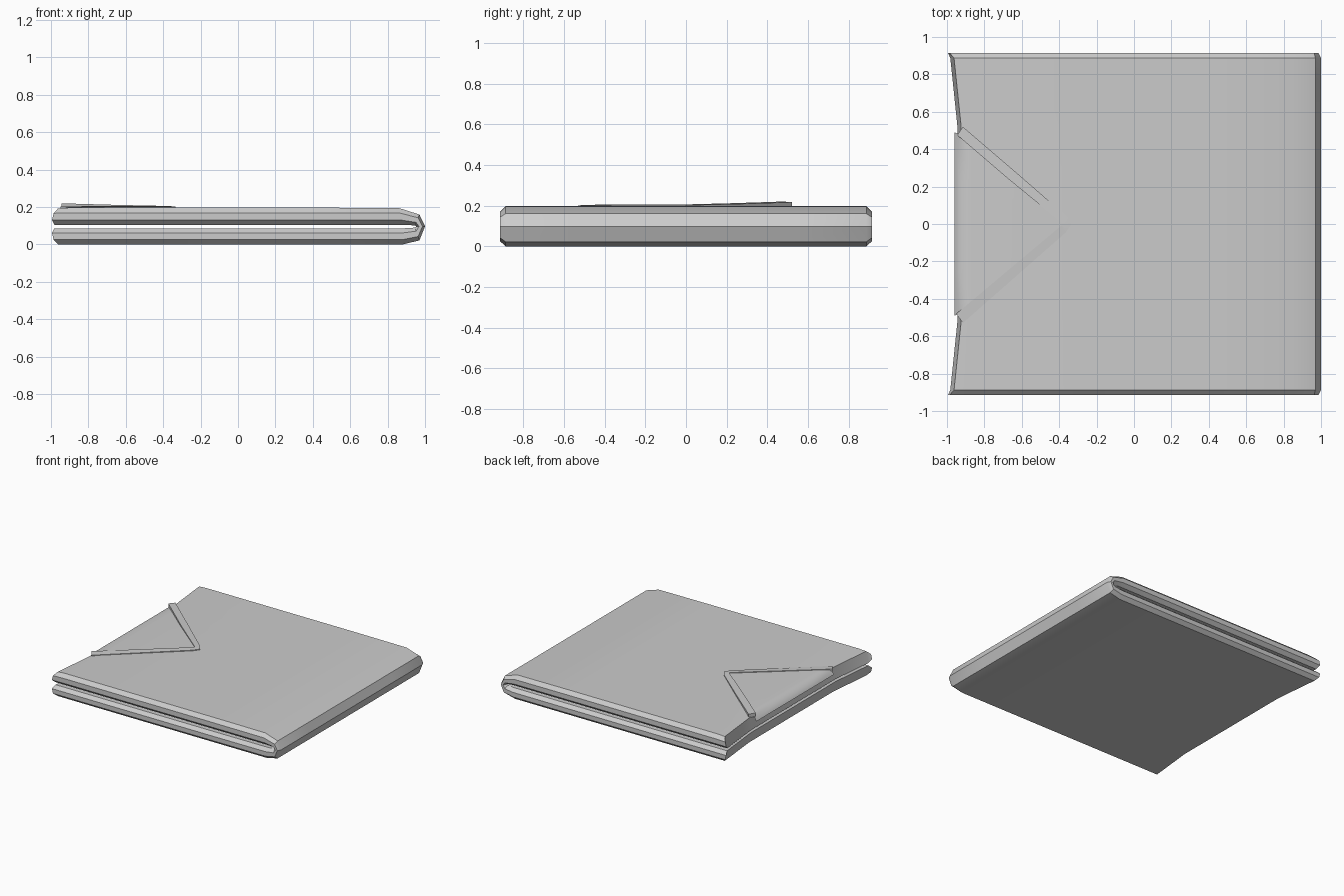
import bpy, bmesh
from mathutils import Vector

if "Cube" in bpy.data.objects:
    bpy.data.objects.remove(bpy.data.objects["Cube"])

W, B = 0.915, 0.028   # half width and edge roundness


def finish(name, bm, angle=0.6):
    bmesh.ops.recalc_face_normals(bm, faces=bm.faces)
    me = bpy.data.meshes.new(name)
    bm.to_mesh(me)
    bm.free()
    ob = bpy.data.objects.new(name, me)
    bpy.context.collection.objects.link(ob)
    bpy.ops.object.select_all(action='DESELECT')
    ob.select_set(True)
    bpy.context.view_layer.objects.active = ob
    bpy.ops.object.shade_smooth_by_angle(angle=angle)
    return ob


def clamp(v):
    return max(0.0, min(1.0, v))


def place(x, y, z):
    # open end bows inward between its corners
    f = clamp((-0.8 - x) / 0.15)
    s = clamp((W - abs(y)) / (W - 0.53))
    return Vector((x + 0.04 * f * s, y, z))


# folded body: outer and inner points along the U-shaped fold
lower = [((-0.965, 0.0), (-0.985, 0.085)), ((-0.90, 0.0), (-0.90, 0.085)),
         ((-0.3, 0.0), (-0.3, 0.085)), ((0.4, 0.0), (0.4, 0.085)),
         ((0.88, 0.0), (0.88, 0.086)), ((0.97, 0.022), (0.945, 0.09))]
upper = [((0.97, 0.16), (0.945, 0.102)), ((0.86, 0.195), (0.88, 0.105)),
         ((0.4, 0.197), (0.4, 0.105)), ((-0.3, 0.197), (-0.3, 0.105)),
         ((-0.90, 0.197), (-0.90, 0.105)), ((-0.965, 0.193), (-0.985, 0.105))]
stations = lower + [((1.0, 0.097), (0.955, 0.096))] + upper
ys = [-W + B, -0.53, -0.3, 0, 0.3, 0.53, W - B]
n = len(ys)

bm = bmesh.new()
rings = []
for k, ((ox, oz), (ix, iz)) in enumerate(stations):
    end = -0.015 if k in (0, len(stations) - 1) else 0
    sec = [(y, 0, 0) for y in ys] + [(W, .3, end), (W, .72, end)]
    sec += [(y, 1, 0) for y in reversed(ys)] + [(-W, .72, end), (-W, .3, end)]
    rings.append([bm.verts.new(place(ox + (ix - ox) * t + e, y, oz + (iz - oz) * t))
                  for y, t, e in sec])
m = len(rings[0])
for a, b in zip(rings, rings[1:]):
    for i in range(m):
        j = (i + 1) % m
        bm.faces.new((a[i], a[j], b[j], b[i]))
for r in (rings[0], rings[-1]):
    inner = r[n + 2:2 * n + 2][::-1]
    for i in range(n - 1):
        bm.faces.new((r[i], r[i + 1], inner[i + 1], inner[i]))
    bm.faces.new((r[n - 1], r[n], r[n + 1], inner[-1]))
    bm.faces.new((r[0], inner[0], r[-2], r[-1]))
finish("folded_body", bm)

# triangular panel, rolling down over the open edge
bm = bmesh.new()
tip = bm.verts.new((-0.37, 0, 0.201))
rows = []
for x, w, z in ((-0.62, 0.235, 0.2), (-0.87, 0.42, 0.2),
                (-0.935, 0.48, 0.196), (-0.96, 0.49, 0.16)):
    rows.append([bm.verts.new((x, w * t, z)) for t in (-1, -0.5, 0, 0.5, 1)])
for i in range(4):
    bm.faces.new((tip, rows[0][i + 1], rows[0][i]))
    for a, b in zip(rows, rows[1:]):
        bm.faces.new((a[i], a[i + 1], b[i + 1], b[i]))
finish("flap_panel", bm, 1.2)

# raised hem strip along both slanted sides (outer xy, inner xy, top height)
hem = [((-0.915, -0.53), (-0.95, -0.48), 0.204), ((-0.365, -0.045), (-0.39, -0.01), 0.206),
       ((-0.333, 0), (-0.38, 0), 0.206), ((-0.365, 0.045), (-0.39, 0.01), 0.206),
       ((-0.635, 0.28), (-0.665, 0.235), 0.212), ((-0.915, 0.52), (-0.945, 0.475), 0.22)]
bm = bmesh.new()
rings = []
for o, i, z in hem:
    rings.append([bm.verts.new((*p, h)) for p, h in
                  ((o, 0.19), (o, z - 0.003), (i, z), (i, 0.19))])
for a, b in zip(rings, rings[1:]):
    for i in range(4):
        j = (i + 1) % 4
        bm.faces.new((a[i], a[j], b[j], b[i]))
bm.faces.new(rings[0])
bm.faces.new(rings[-1])
finish("flap_hem", bm)
